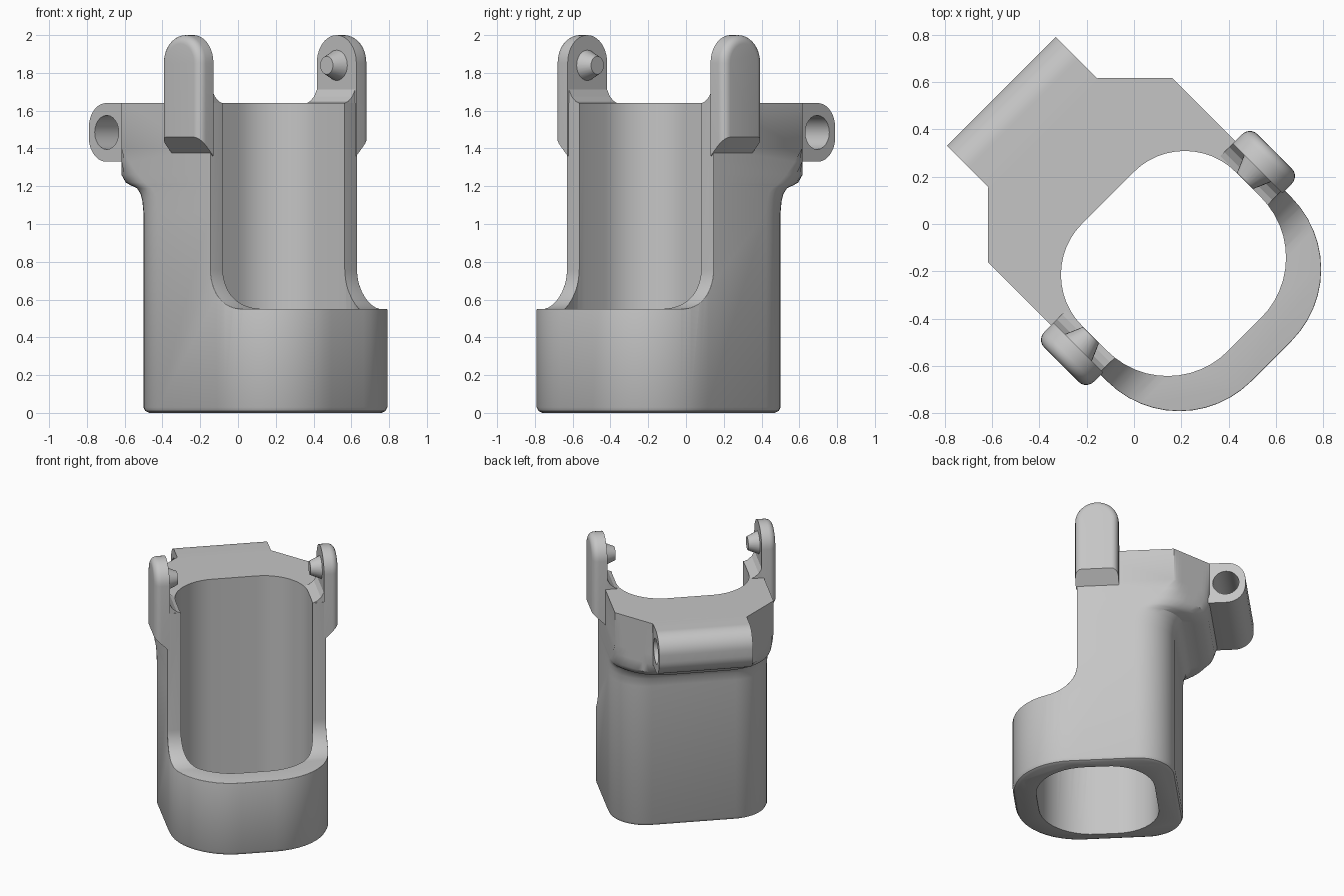
import bpy, bmesh, math
from mathutils import Matrix, Vector

if "Cube" in bpy.data.objects:
    bpy.data.objects.remove(bpy.data.objects["Cube"])

grey = bpy.data.materials.new("plain grey")
grey.use_nodes = True
grey.diffuse_color = (0.56, 0.56, 0.56, 1)
grey.node_tree.nodes["Principled BSDF"].inputs["Base Color"].default_value = (0.56, 0.56, 0.56, 1)

# The part is built square to the axes, then turned 45 degrees about z.
TURN = math.radians(45)


def make(name, bm):
    bmesh.ops.recalc_face_normals(bm, faces=bm.faces[:])
    mesh = bpy.data.meshes.new(name)
    bm.to_mesh(mesh)
    bm.free()
    mesh.materials.append(grey)
    ob = bpy.data.objects.new(name, mesh)
    ob.rotation_euler.z = TURN
    bpy.context.scene.collection.objects.link(ob)
    return ob


def loft(rings):
    """Skin a stack of equal rings and cap both ends."""
    bm = bmesh.new()
    rows = [[bm.verts.new(p) for p in ring] for ring in rings]
    n = len(rows[0])
    for a, b in zip(rows, rows[1:]):
        for i in range(n):
            j = (i + 1) % n
            bm.faces.new((a[i], a[j], b[j], b[i]))
    bm.faces.new(rows[0][::-1])
    bm.faces.new(rows[-1])
    bm.normal_update()
    bmesh.ops.recalc_face_normals(bm, faces=bm.faces[:])
    return bm


def across(profile, x0, x1):
    """Extrude a (y, z) profile along x."""
    return loft([[(x, y, z) for y, z in profile] for x in (x0, x1)])


def arc(cx, cy, r, start, end, n=12):
    angles = [math.radians(start + (end - start) * i / n) for i in range(n + 1)]
    return [(cx + r * math.cos(a), cy + r * math.sin(a)) for a in angles]


def outline(w, front, rf, back, rb):
    """Rounded plan shape with different front and back corner radii."""
    return (arc(w - rf, front + rf, rf, -90, 0) + arc(w - rb, back - rb, rb, 0, 90)
            + arc(rb - w, back - rb, rb, 90, 180) + arc(rf - w, front + rf, rf, 180, 270))


def cut(ob, cutter):
    mod = ob.modifiers.new("cut", "BOOLEAN")
    mod.operation = "DIFFERENCE"
    mod.solver = "EXACT"
    mod.object = cutter
    bpy.context.view_layer.update()
    with_cut = bpy.data.meshes.new_from_object(
        ob.evaluated_get(bpy.context.evaluated_depsgraph_get()))
    ob.modifiers.clear()
    ob.data = with_cut
    bpy.data.objects.remove(cutter)


def smooth(ob, angle=32):
    bpy.ops.object.select_all(action="DESELECT")
    ob.select_set(True)
    bpy.context.view_layer.objects.active = ob
    bpy.ops.object.shade_smooth_by_angle(angle=math.radians(angle))


# Sleeve: rounded tube whose back swells into a chamfered block at the top
W, FRONT, CHAMFER = 0.55, -0.82, 0.872


def body_ring(z, back, corner, inset=0):
    ring = []
    for x, y in outline(W - inset, FRONT + inset, 0.43 - inset, back - inset, corner - inset):
        over = max(0, abs(x) + y - CHAMFER) / 2
        ring.append((x - math.copysign(over, x), y - over, z))
    return ring


# Height, back depth and back corner radius
levels = [(1.06, 0.31, 0.26), (1.12, 0.318, 0.26), (1.16, 0.335, 0.265), (1.19, 0.365, 0.27),
          (1.205, 0.43, 0.3), (1.22, 0.49, 0.34), (1.26, 0.53, 0.33), (1.33, 0.545, 0.28),
          (1.4, 0.545, 0.223), (1.64, 0.545, 0.223)]
sleeve = make("sleeve", loft(
    [body_ring(z, 0.31, 0.26, d) for z, d in ((0, 0.03), (0.01, 0.01), (0.03, 0))]
    + [body_ring(*level) for level in levels]))

# Through opening
opening = outline(0.459, -0.66, 0.36, 0.156, 0.305)
cut(sleeve, make("opening_cutter", loft([[(x, y, z) for x, y in opening] for z in (-0.2, 2)])))

# Front window with a curved foot
CUT_Y, RIM, FOOT = -0.343, 0.55, 0.21
window = arc(CUT_Y - FOOT, RIM + FOOT, FOOT, -90, 0) + [(CUT_Y, 2), (-1.2, 2), (-1.2, RIM)]
cut(sleeve, make("window_cutter", across(window, -1, 1)))

# Round the outer edge of the window
bm = bmesh.new()
bm.from_mesh(sleeve.data)
bmesh.ops.remove_doubles(bm, verts=bm.verts[:], dist=0.001)


def on_window(face):
    c = face.calc_center_median()
    flat = abs(face.normal.x) < 0.02 and (face.normal.z > 0.02 or face.normal.y < -0.9)
    return flat and c.z > RIM - 0.01 and c.z < 1.63 and c.y < CUT_Y + 0.01


def rim_edge(edge):
    if len(edge.link_faces) != 2:
        return False
    tops = [f for f in edge.link_faces if on_window(f)]
    sides = [f for f in edge.link_faces if not on_window(f)]
    if len(tops) != 1 or len(sides) != 1:
        return False
    mid = (edge.verts[0].co + edge.verts[1].co) / 2
    away = Vector((mid.x, mid.y + 0.27, 0))
    return abs(sides[0].normal.z) < 0.1 and sides[0].normal.dot(away) > 0


bm.normal_update()
bmesh.ops.bevel(bm, geom=[e for e in bm.edges if rim_edge(e)], offset=0.035,
                offset_type="OFFSET", segments=4, profile=0.5, affect="EDGES", clamp_overlap=True)
bm.to_mesh(sleeve.data)
bm.free()
smooth(sleeve)

# Hinge barrel on the back, bored from side to side
barrel = ([(0.45, 1.33)] + arc(0.662, 1.46, 0.13, -90, 0)
          + arc(0.662, 1.51, 0.13, 0, 90) + [(0.45, 1.64)])
hinge = make("hinge_barrel", across(barrel, -0.325, 0.325))
cut(hinge, make("bore_cutter", across(arc(0.658, 1.485, 0.09, 0, 345, 23), -0.6, 0.6)))
smooth(hinge)

# Pair of upright ears with inward pins
EAR_Y, HALF, INNER, OUTER = -0.203, 0.148, 0.535, 0.637
for side, label in ((1, "left"), (-1, "right")):
    arch = arc(EAR_Y, 2 - HALF, HALF, 0, 180, 20)
    rings = []
    for x, foot in ((INNER, 1.36), (OUTER, 1.46)):
        ring = [(EAR_Y - HALF, foot), (EAR_Y + HALF, foot)] + arch
        rings.append([(side * x, y, z) for y, z in ring])
    bm = loft(rings)
    outer_edges = [e for e in bm.edges if all(abs(v.co.x) > OUTER - 0.001 for v in e.verts)
                   and max(v.co.z for v in e.verts) > 1.5]
    bmesh.ops.bevel(bm, geom=outer_edges, offset=0.045, offset_type="OFFSET",
                    segments=5, profile=0.5, affect="EDGES")
    smooth(make(label + "_ear", bm))

    # Sloped gusset joining the ear to the rim
    slope = [(0.46, 1.6), (0.46, 1.64), (0.485, 1.65), (0.515, 1.675), (0.54, 1.72), (0.54, 1.6)]
    make(label + "_gusset", loft([[(side * x, y, z) for x, z in slope]
                                  for y in (EAR_Y - HALF + 0.01, EAR_Y + HALF)]))

    # Tapered pin
    bm = bmesh.new()
    bmesh.ops.create_cone(bm, cap_ends=True, segments=24, radius1=0.085, radius2=0.048, depth=0.085,
                          matrix=Matrix.Translation((side * 0.5025, EAR_Y, 1.84))
                          @ Matrix.Rotation(-side * math.pi / 2, 4, "Y"))
    smooth(make(label + "_pin", bm))
